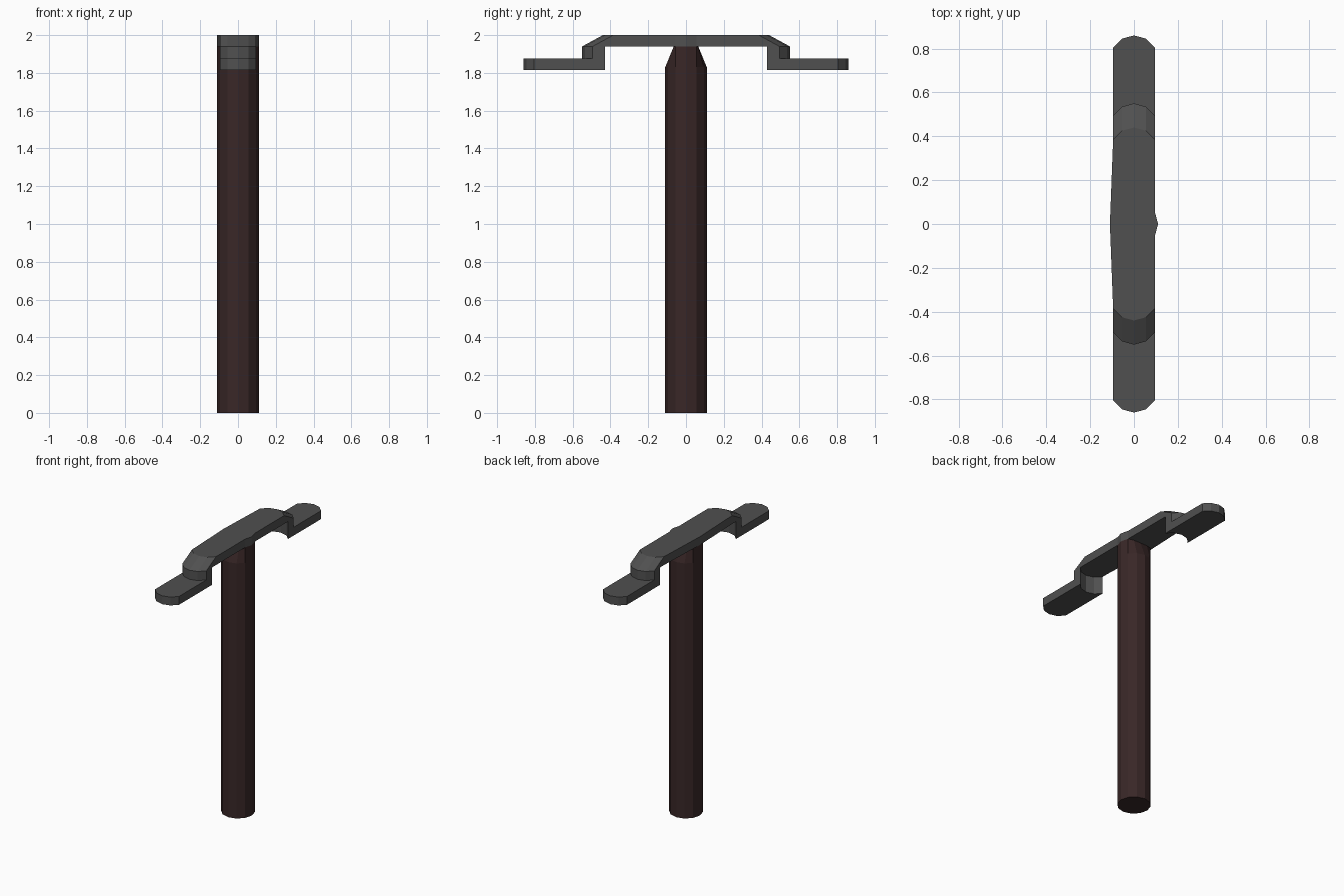
import bpy, bmesh, math

if "Cube" in bpy.data.objects:
    bpy.data.objects.remove(bpy.data.objects["Cube"])

R = 0.11          # shared radius of handle and rounded ends (12-sided)
TOP, UNDER = 2.0, 1.94


def material(name, color):
    m = bpy.data.materials.new(name)
    m.diffuse_color = color
    m.use_nodes = True
    m.node_tree.nodes["Principled BSDF"].inputs["Base Color"].default_value = m.diffuse_color
    return m


def finish(bm, name, mat):
    bmesh.ops.recalc_face_normals(bm, faces=bm.faces)
    me = bpy.data.meshes.new(name)
    bm.to_mesh(me)
    bm.free()
    me.materials.append(mat)
    ob = bpy.data.objects.new(name, me)
    bpy.context.collection.objects.link(ob)
    return ob


def skin(bm, rings):
    """Join closed rings of points and cap both ends."""
    rows = [[bm.verts.new(p) for p in ring] for ring in rings]
    n = len(rows[0])
    for a, b in zip(rows, rows[1:]):
        for i in range(n):
            j = (i + 1) % n
            bm.faces.new((a[i], a[j], b[j], b[i]))
    bm.faces.new(rows[0])
    bm.faces.new(rows[-1])


# Handle: 12-sided post, pinched front to back just below the head
circle = [(R * math.cos(math.radians(30 * i)), R * math.sin(math.radians(30 * i)))
          for i in range(12)]
bm = bmesh.new()
skin(bm, [[(x, max(-lim, min(lim, y)), z) for x, y in circle]
          for z, lim in ((0, R), (1.83, R), (UNDER, 0.065))])
finish(bm, "handle", material("dark_wood", (0.04, 0.02, 0.02, 1)))

# Head: stepped bar profile (arc centre y, z), rounded across its width
half = [(0.33, TOP), (0.44, UNDER), (0.44, 1.875), (0.75, 1.875),
        (0.75, 1.815), (0.375, 1.815), (0.375, UNDER)]
profile = [(1, c, z) for c, z in half] + [(-1, c, z) for c, z in reversed(half)]
bm = bmesh.new()
rings = []
for deg in (150, 120, 90, 60, 30):
    x, dy = R * math.cos(math.radians(deg)), R * math.sin(math.radians(deg))
    rings.append([(x, s * (c + dy), z) for s, c, z in profile])
skin(bm, rings)

# Shallow bulge on the left edge and small point on the right edge
edge = R * math.cos(math.radians(30))
for side, reach in ((-1, 0.385), (1, 0.055)):
    tri = [(side * edge, -reach), (side * R, 0), (side * edge, reach)]
    skin(bm, [[(x, y, z) for x, y in tri] for z in (UNDER, TOP)])
finish(bm, "head", material("dark_metal", (0.08, 0.08, 0.08, 1)))
